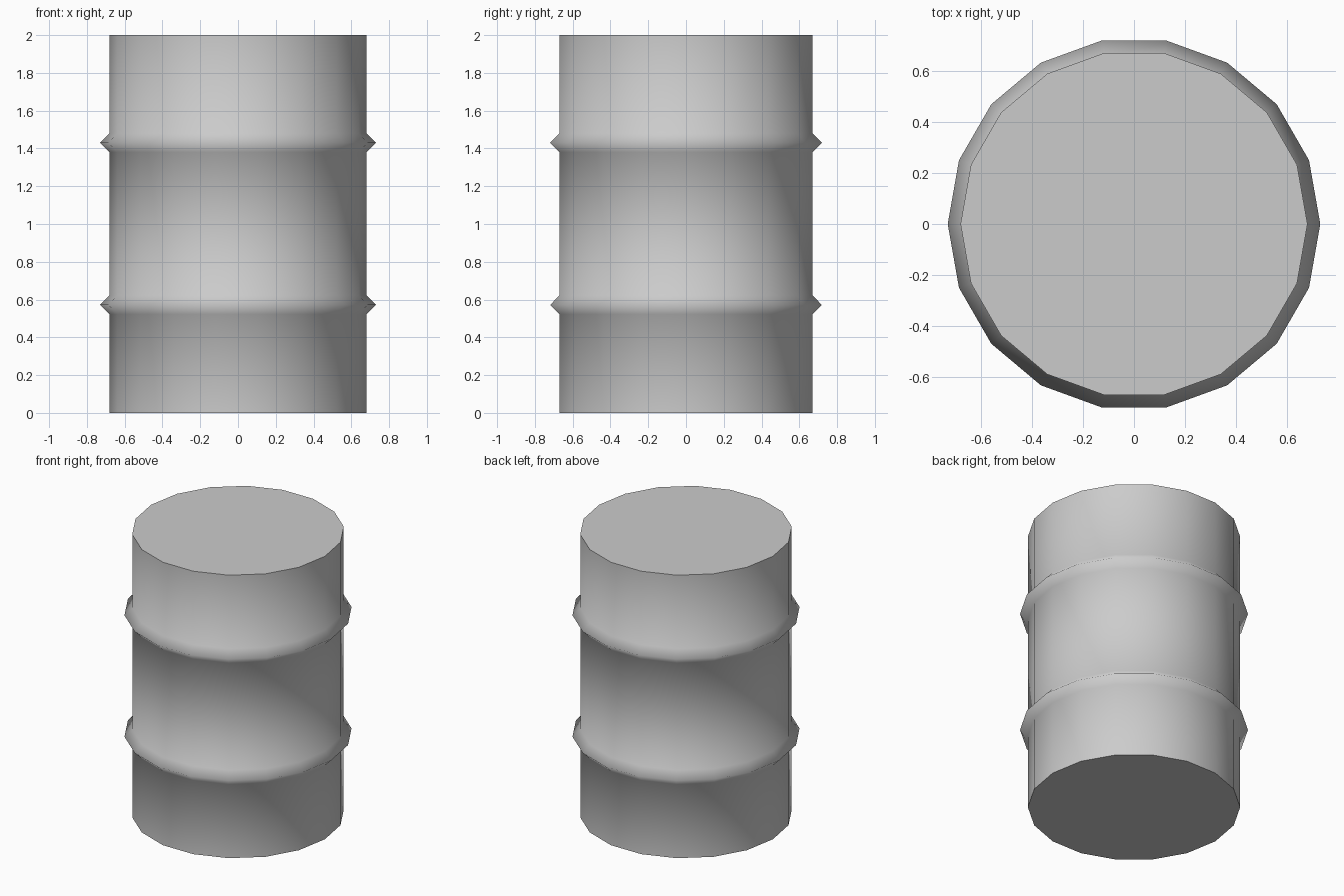
import bpy, bmesh
from math import cos, sin, pi

if "Cube" in bpy.data.objects:
    bpy.data.objects.remove(bpy.data.objects["Cube"])

SIDES = 18
R_BODY, R_RING = 0.68, 0.73
RING_HEIGHTS = (0.572, 1.43)
RING_HALF = 0.05

# Side profile (radius, height) with two pointed hoops
profile = [(R_BODY, 0.0)]
for z in RING_HEIGHTS:
    profile += [(R_BODY, z - RING_HALF), (R_RING, z), (R_BODY, z + RING_HALF)]
profile.append((R_BODY, 2.0))

# Lathe the profile into the drum wall
bm = bmesh.new()
rings = [[bm.verts.new((r * cos(2 * pi * i / SIDES), r * sin(2 * pi * i / SIDES), z))
          for i in range(SIDES)] for r, z in profile]
for low, high in zip(rings, rings[1:]):
    for i in range(SIDES):
        j = (i + 1) % SIDES
        bm.faces.new((low[i], low[j], high[j], high[i])).smooth = True

# Flat lid and base with sharp rims
for cap in (bm.faces.new(rings[-1]), bm.faces.new(rings[0][::-1])):
    for edge in cap.edges:
        edge.smooth = False

mesh = bpy.data.meshes.new("drum")
bm.to_mesh(mesh)
bm.free()
drum = bpy.data.objects.new("drum", mesh)
bpy.context.collection.objects.link(drum)
